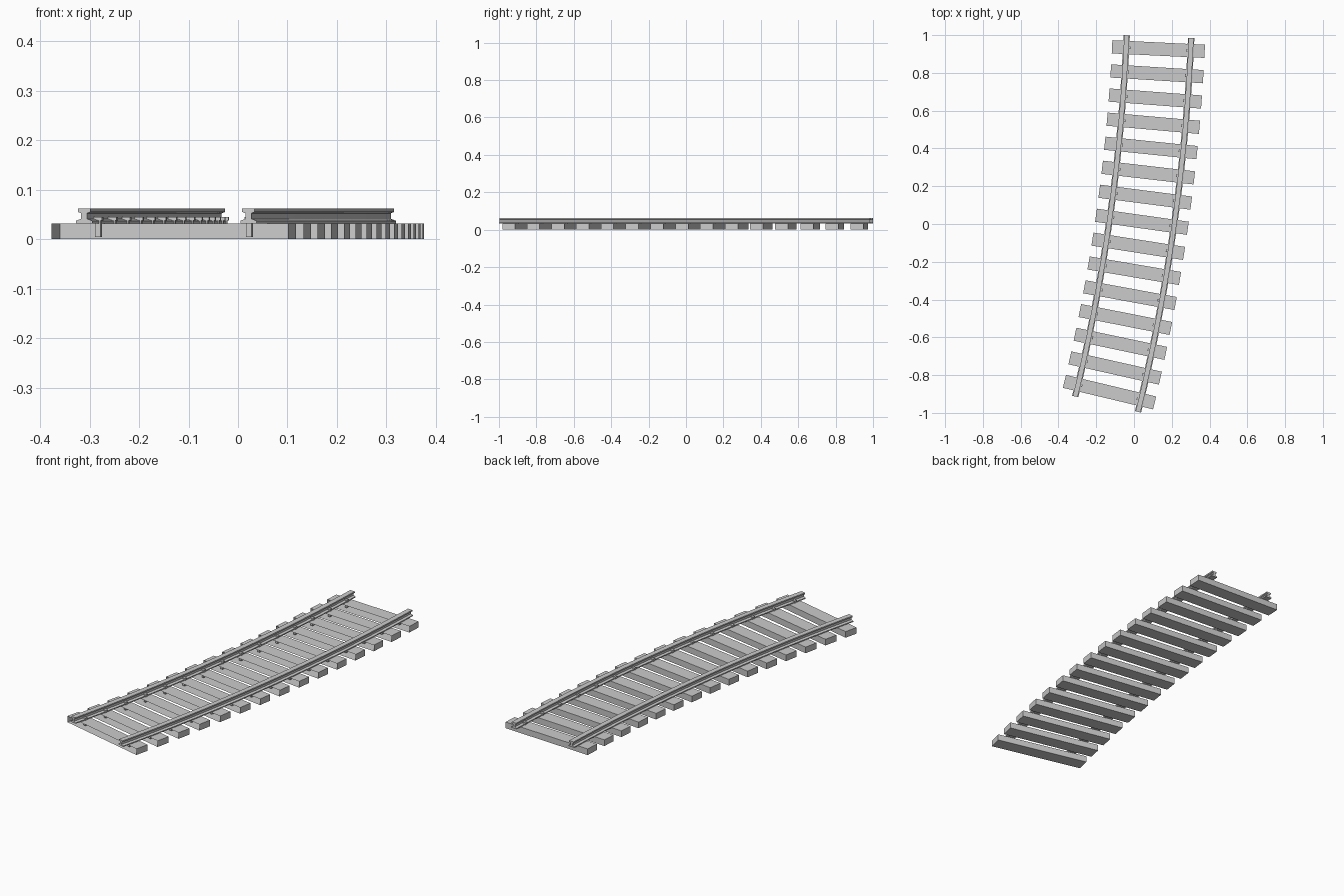
import bpy, bmesh, math
from mathutils import Vector, Matrix

if "Cube" in bpy.data.objects:
    bpy.data.objects.remove(bpy.data.objects["Cube"])

# Track centreline: a gentle left-hand arc
START, END = Vector((-0.145, -0.954)), Vector((0.130, 0.992))
H0, H1 = math.radians(13.8), math.radians(2.4)
TURN = H0 - H1
RADIUS = (END - START).length / (2 * math.sin(TURN / 2))
TIES, STEPS, HALF_GAUGE = 15, 30, 0.171


def frame(t):
    """Matrix at fraction t along the arc: local x = right, local y = forward."""
    h = H0 - TURN * t
    x = START.x + RADIUS * (math.cos(h) - math.cos(H0))
    y = START.y + RADIUS * (math.sin(H0) - math.sin(h))
    return Matrix.Translation((x, y, 0)) @ Matrix.Rotation(-h, 4, 'Z')


def finish(bm, name):
    bmesh.ops.recalc_face_normals(bm, faces=bm.faces)
    me = bpy.data.meshes.new(name)
    bm.to_mesh(me)
    bm.free()
    ob = bpy.data.objects.new(name, me)
    bpy.context.collection.objects.link(ob)
    return ob


def box(bm, m, lo, hi):
    lo, hi = Vector(lo), Vector(hi)
    size = Matrix.Diagonal((*(hi - lo), 1))
    return bmesh.ops.create_cube(bm, size=1, matrix=m @ Matrix.Translation((lo + hi) / 2) @ size)['verts']


# Rails: I-shaped section swept along the arc
half = [(0.017, 0.032), (0.017, 0.037), (0.006, 0.041), (0.006, 0.052), (0.013, 0.055), (0.013, 0.062)]
section = half + [(-x, z) for x, z in reversed(half)]
for side, name in ((-1, "left_rail"), (1, "right_rail")):
    bm = bmesh.new()
    rings = []
    for i in range(STEPS + 1):
        m = frame(i / STEPS)
        rings.append([bm.verts.new(m @ Vector((side * HALF_GAUGE + x, 0, z))) for x, z in section])
    n = len(section)
    for a, b in zip(rings, rings[1:]):
        for k in range(n):
            bm.faces.new((a[k], a[(k + 1) % n], b[(k + 1) % n], b[k]))
    bm.faces.new(rings[0])
    bm.faces.new(rings[-1])
    finish(bm, name)

# Ties (open on the front side) and a spike at the inner foot of each rail
for i in range(TIES):
    m = frame((i + 0.5) / TIES)
    bm = bmesh.new()
    box(bm, m, (-0.2455, -0.035, 0), (0.2455, 0.035, 0.032))
    forward = m.to_3x3() @ Vector((0, 1, 0))
    bm.normal_update()
    front = min(bm.faces, key=lambda f: f.normal.dot(forward))
    bmesh.ops.delete(bm, geom=[front], context='FACES_ONLY')
    finish(bm, f"tie_{i + 1}")

    bm = bmesh.new()
    for side in (-1, 1):
        mm = m @ Matrix.Translation((side * HALF_GAUGE, 0, 0))
        for a, b, w, z0, z1 in ((0.008, 0.020, 0.006, 0.004, 0.038), (0.006, 0.023, 0.007, 0.038, 0.045)):
            xs = sorted((-side * a, -side * b))
            box(bm, mm, (xs[0], -w, z0), (xs[1], w, z1))
    finish(bm, f"spikes_{i + 1}")
